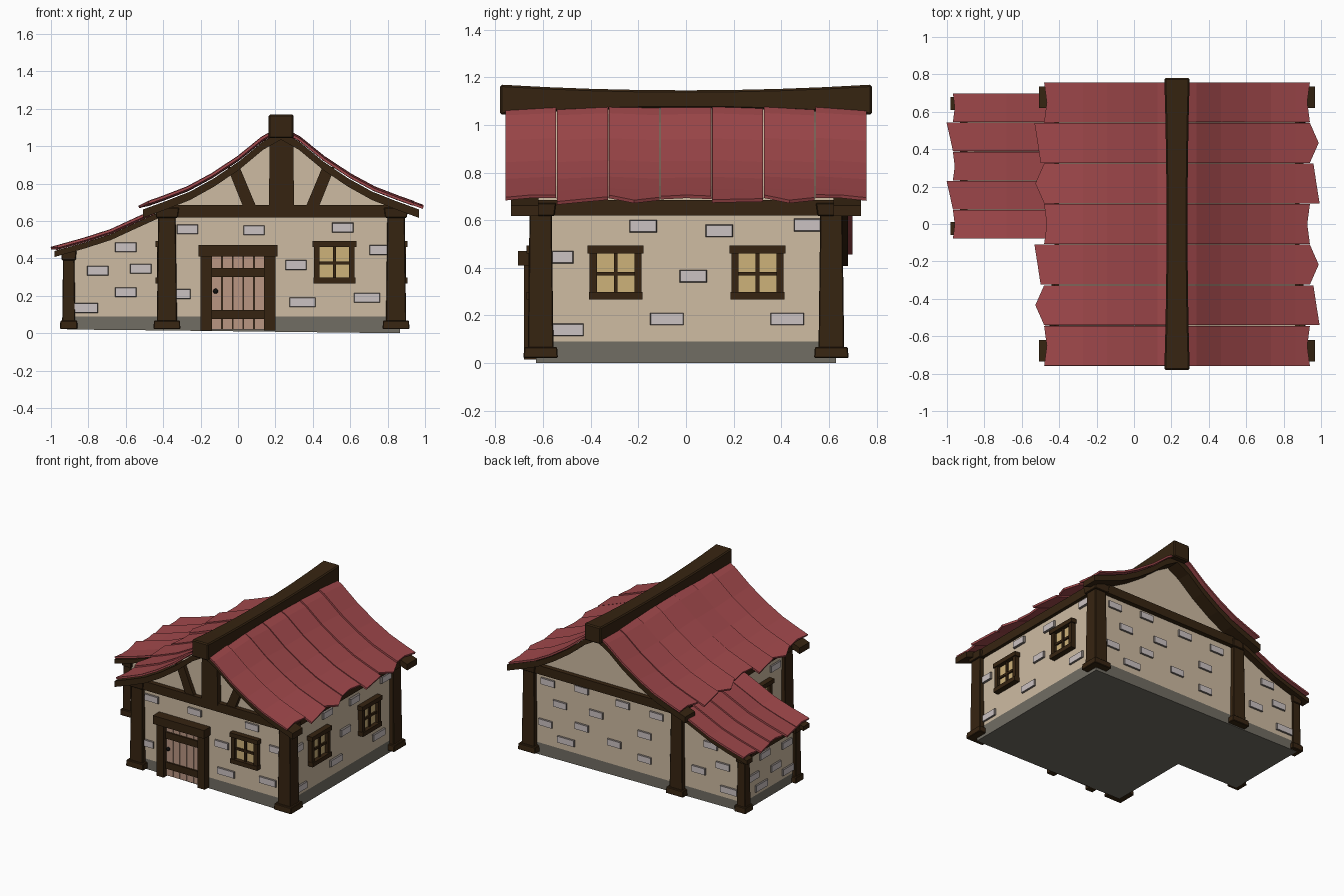
import bpy, bmesh, random
from mathutils import Vector

random.seed(4)
cube = bpy.data.objects.get("Cube")
if cube:
    bpy.data.objects.remove(cube, do_unlink=True)


def material(name, rgb):
    lin = [((c / 255 + 0.055) / 1.055) ** 2.4 for c in rgb]
    m = bpy.data.materials.new(name)
    m.use_nodes = True
    m.diffuse_color = (*lin, 1)
    m.node_tree.nodes["Principled BSDF"].inputs["Base Color"].default_value = (*lin, 1)
    return m


PLASTER = material("cream_plaster", (206, 187, 162))
STONE = material("grey_foundation", (113, 109, 99))
BRICK = material("light_brick", (203, 194, 194))
BRICK_EDGE = material("brick_edge", (120, 112, 108))
WOOD = material("dark_wood", (54, 36, 17))
ROOF = material("red_roof", (160, 72, 75))
DOOR = material("door_wood", (186, 150, 130))
GLASS = material("yellow_glass", (206, 178, 122))
IRON = material("black_iron", (18, 16, 15))


def build(name, mats, verts, faces):
    me = bpy.data.meshes.new(name)
    me.from_pydata([tuple(v) for v in verts], [], faces)
    bm = bmesh.new()
    bm.from_mesh(me)
    bmesh.ops.recalc_face_normals(bm, faces=bm.faces)
    bm.to_mesh(me)
    bm.free()
    for m in mats:
        me.materials.append(m)
    ob = bpy.data.objects.new(name, me)
    bpy.context.collection.objects.link(ob)
    return ob


def bevel(ob, width):
    b = ob.modifiers.new("bevel", "BEVEL")
    b.width, b.segments = width, 1
    return ob


def prism(name, mat, outline, y0, y1):
    """Extrude an x-z outline along y."""
    n = len(outline)
    verts = [(x, y, z) for y in (y0, y1) for x, z in outline]
    faces = [tuple(range(n)), tuple(range(n, 2 * n))]
    faces += [(i, (i + 1) % n, (i + 1) % n + n, i + n) for i in range(n)]
    return build(name, [mat], verts, faces)


def tapered(cx, cy, z0, z1, w0, w1):
    return [(cx + sx * w / 2, cy + sy * w / 2, z) for z, w in ((z0, w0), (z1, w1))
            for sx, sy in ((-1, -1), (1, -1), (1, 1), (-1, 1))]


BOX = [(0, 1, 2, 3), (4, 5, 6, 7), (0, 1, 5, 4), (1, 2, 6, 5), (2, 3, 7, 6), (3, 0, 4, 7)]

# Main dimensions
MID, LEFT, RIGHT, DEEP = 0.23, -0.40, 0.865, 0.63
LEAN_X, LEAN_Y = -0.915, -0.01
SLOPE = [(0, 1.09), (0.1, 1.035), (0.23, 0.93), (0.37, 0.838), (0.5, 0.768), (0.63, 0.718), (0.76, 0.672)]
LEAN = [(-0.40, 0.668), (-0.55, 0.60), (-0.68, 0.54), (-0.82, 0.495), (-1.0, 0.445)]

# Walls and foundations
under = [(d, z - 0.025) for d, z in SLOPE[:-1]]
gable = [(MID - d, z) for d, z in reversed(under)] + [(MID + d, z) for d, z in under[1:]]
prism("main_walls", PLASTER, [(LEFT, 0.09)] + gable + [(RIGHT, 0.09)], -DEEP, DEEP)
prism("main_foundation", STONE, [(LEFT, 0.015), (RIGHT, 0), (RIGHT, 0.09), (LEFT, 0.09)], -DEEP, DEEP)
lean_top = [(max(x, LEAN_X), z - 0.02) for x, z in LEAN]
prism("lean_walls", PLASTER, [(LEFT, 0.09)] + lean_top + [(LEAN_X, 0.09)], LEAN_Y, DEEP)
prism("lean_foundation", STONE, [(LEFT, 0.015), (LEAN_X, 0.02), (LEAN_X, 0.09), (LEFT, 0.09)], LEAN_Y, DEEP)


# Corner posts with foot and cap blocks
def post(name, x, y, top, w):
    blocks = (tapered(x, y, 0.05, top, w * 1.08, w * 0.92), tapered(x, y, 0.022, 0.068, w * 1.45, w * 1.38),
              tapered(x, y, top - 0.055, top, w * 1.15, w * 1.3))
    verts = [v for b in blocks for v in b]
    faces = [tuple(i + 8 * k for i in f) for k in range(3) for f in BOX]
    bevel(build(name, [WOOD], verts, faces), 0.004)


for y, end in ((-0.61, "front"), (0.61, "back")):
    post(end + "_left_post", -0.38, y, 0.672, 0.1)
    post(end + "_right_post", 0.845, y, 0.672, 0.1)
post("lean_front_post", -0.905, 0.01, 0.445, 0.065)
post("lean_back_post", -0.905, 0.61, 0.445, 0.065)

# Horizontal beams
for y, end in ((-0.64, "front"), (0.64, "back")):
    prism(end + "_tie_beam", WOOD, [(-0.42, 0.62), (0.88, 0.62), (0.88, 0.685), (-0.42, 0.685)], y - 0.025, y + 0.025)
for x, end in ((-0.40, "left"), (0.86, "right")):
    prism(end + "_wall_plate", WOOD, [(x - 0.025, 0.62), (x + 0.025, 0.62), (x + 0.025, 0.685), (x - 0.025, 0.685)], -0.62, 0.62)
prism("lean_wall_plate", WOOD, [(-0.93, 0.405), (-0.89, 0.405), (-0.89, 0.45), (-0.93, 0.45)], 0, 0.62)

# Front gable timbers
prism("king_post", WOOD, [(0.165, 0.67), (0.30, 0.67), (0.295, 1.05), (0.17, 1.05)], -0.67, -0.6)
for s, end in ((-1, "left"), (1, "right")):
    foot, head = MID + s * 0.165, MID + s * 0.255
    prism(end + "_strut", WOOD, [(foot - 0.035, 0.67), (foot + 0.035, 0.67), (head + 0.033, 0.89), (head - 0.033, 0.89)], -0.66, -0.6)


# Rafters along the roof edges
def rafter(name, line, depth, y0, y1):
    prism(name, WOOD, [(x, z - 0.01) for x, z in line] + [(x, z - depth) for x, z in reversed(line)], y0, y1)


for s, side in ((-1, "left"), (1, "right")):
    line = [(MID + s * d * 0.97, z) for d, z in SLOPE]
    rafter(side + "_front_rafter", line, 0.055, -0.735, -0.62)
    rafter(side + "_back_rafter", line, 0.055, 0.62, 0.735)
rafter("lean_front_rafter", LEAN[:-1] + [(-0.98, 0.45)], 0.042, -0.06, 0.01)
rafter("lean_back_rafter", LEAN[:-1] + [(-0.98, 0.45)], 0.042, 0.61, 0.68)


# Roof planks, each with its own shaped eave
def plank(name, line, y0, y1, ends, tilt):
    ys = (y0 + 0.002, (y0 + y1) / 2, y1 - 0.002)
    verts = []
    for k, y in enumerate(ys):
        pts = [Vector(p) for p in line]
        pts[-1] += (pts[-1] - pts[-2]).normalized() * ends[k]
        verts += [(p.x, y, p.y + tilt * (k - 1) + 0.004) for p in pts]
    n = len(line)
    faces = [(k * n + i, k * n + i + 1, (k + 1) * n + i + 1, (k + 1) * n + i)
             for k in range(2) for i in range(n - 1)]
    ob = build(name, [ROOF], verts, faces)
    sol = ob.modifiers.new("thickness", "SOLIDIFY")
    sol.thickness, sol.offset = 0.014, 0


STRAIGHT, POINT = (-0.055, -0.07, -0.055), (-0.055, -0.005, -0.055)
FALL, RISE = (0.0, -0.018, -0.035), (-0.035, -0.018, 0.0)
right_ends = [STRAIGHT, FALL, POINT, STRAIGHT, FALL, POINT, STRAIGHT]
left_ends = [STRAIGHT, POINT, RISE, STRAIGHT, POINT, RISE, STRAIGHT]
for s, side, ends in ((-1, "left", left_ends), (1, "right", right_ends)):
    line = [(MID + s * d, z) for d, z in SLOPE]
    for i, e in enumerate(ends):
        y = -0.76 + i * 0.217
        plank(f"{side}_roof_plank_{i + 1}", line, y, y + 0.217, e, random.uniform(-0.008, 0.008))
for i in range(5):
    y = -0.08 + i * 0.156
    e = (-0.035, -0.018, 0.0) if i % 2 else (-0.035, -0.045, -0.035)
    plank(f"lean_roof_plank_{i + 1}", [(-0.37, 0.682)] + LEAN, y, y + 0.156, e, random.uniform(-0.007, 0.007))

# Sagging ridge beam
verts, faces = [], []
for k in range(9):
    t = (k - 4) / 4
    w, lo, hi = 0.056 + 0.012 * t * t, 1.07 - 0.028 * t * t, 1.145 + 0.024 * t * t
    verts += [(MID + a * w, 0.78 * t, z) for a, z in ((-1, lo), (1, lo), (1, hi), (-1, hi))]
    if k:
        b = 4 * k
        faces += [(b - 4 + j, b - 4 + (j + 1) % 4, b + (j + 1) % 4, b + j) for j in range(4)]
faces += [(0, 1, 2, 3), (32, 33, 34, 35)]
bevel(build("ridge_beam", [WOOD], verts, faces), 0.008)

# Wall frames: map (along, outward, height) to the model
WALLS = {
    "front": lambda u, o, z: (u, -DEEP - o, z),
    "back": lambda u, o, z: (u, DEEP + o, z),
    "right": lambda u, o, z: (RIGHT + o, u, z),
    "left": lambda u, o, z: (LEFT - o, u, z),
    "lean_front": lambda u, o, z: (u, LEAN_Y - o, z),
    "lean_left": lambda u, o, z: (LEAN_X - o, u, z),
}


def panel(name, mats, wall, u, z, w, h, out, inset=0.0, back=-0.01):
    verts = [WALLS[wall](u + a * (w / 2 - i), o, z + b * (h / 2 - i)) for o, i in ((back, 0), (out, inset))
             for a, b in ((-1, -1), (1, -1), (1, 1), (-1, 1))]
    ob = build(name, mats, verts, BOX)
    if len(mats) > 1:  # edges take the second colour, the outer face the first
        for p in ob.data.polygons:
            p.material_index = 0 if p.index == 1 else 1
    return ob


# Windows
def window(wall, u, z=0.38):
    n = wall + "_window_"
    panel(n + "glass", [GLASS], wall, u, z, 0.19, 0.18, 0.008)
    for dz, w, end in ((0.097, 0.235, "head"), (-0.097, 0.225, "sill")):
        panel(n + end, [WOOD], wall, u, z + dz, w, 0.032, 0.04)
    for du, w, end in ((-0.094, 0.03, "jamb"), (0.094, 0.03, "jamb"), (0, 0.016, "mullion")):
        panel(n + end, [WOOD], wall, u + du, z, w, 0.19, 0.032 if du else 0.022)
    panel(n + "crossbar", [WOOD], wall, u, z - 0.005, 0.18, 0.016, 0.02)


window("front", 0.515)
window("right", -0.295)
window("right", 0.30)
window("left", -0.30)

# Door
panel("door_gap", [WOOD], "front", 0, 0.215, 0.29, 0.39, 0.006)
for i in range(5):
    panel(f"door_plank_{i + 1}", [DOOR], "front", -0.114 + i * 0.057, 0.215, 0.053, 0.39, 0.016)
for z in (0.10, 0.325):
    panel("door_batten", [WOOD], "front", 0, z, 0.29, 0.05, 0.028)
for s in (-1, 1):
    panel("door_jamb", [WOOD], "front", s * 0.17, 0.215, 0.06, 0.40, 0.05)
panel("door_lintel", [WOOD], "front", 0, 0.44, 0.425, 0.062, 0.075)
bpy.ops.mesh.primitive_uv_sphere_add(segments=10, ring_count=6, radius=0.014, location=(-0.12, -DEEP - 0.025, 0.225))
bpy.context.object.name = "door_knob"
bpy.context.object.data.materials.append(IRON)

# Scattered bricks: position along the wall and height
BRICKS = {
    "front": [(-.27, .555), (.085, .55), (.56, .565), (.31, .365), (.345, .165), (.69, .19), (.76, .445), (-.31, .21)],
    "right": [(-.18, .575), (.14, .555), (.51, .58), (-.53, .445), (.03, .365), (-.08, .185), (.425, .185), (-.5, .14)],
    "back": [(.7, .56), (.42, .58), (.08, .56), (-.2, .55), (.6, .42), (.3, .43), (-.1, .38), (.72, .25),
             (.42, .3), (.15, .25), (.55, .16), (-.1, .2), (-.65, .45), (-.75, .32), (-.55, .24), (-.8, .15)],
    "left": [(-.48, .55), (-.13, .56), (-.1, .32), (-.4, .18), (-.15, .16)],
    "lean_front": [(-.75, .335), (-.6, .46), (-.52, .345), (-.6, .22), (-.82, .135)],
    "lean_left": [(.12, .34), (.38, .36), (.51, .24), (.25, .22), (.1, .14), (.42, .14)],
}
for wall, spots in BRICKS.items():
    for u, z in spots:
        w = 0.145 if z < 0.2 else 0.118
        panel(wall + "_brick", [BRICK, BRICK_EDGE], wall, u, z, w, 0.056, 0.012, inset=0.005)
